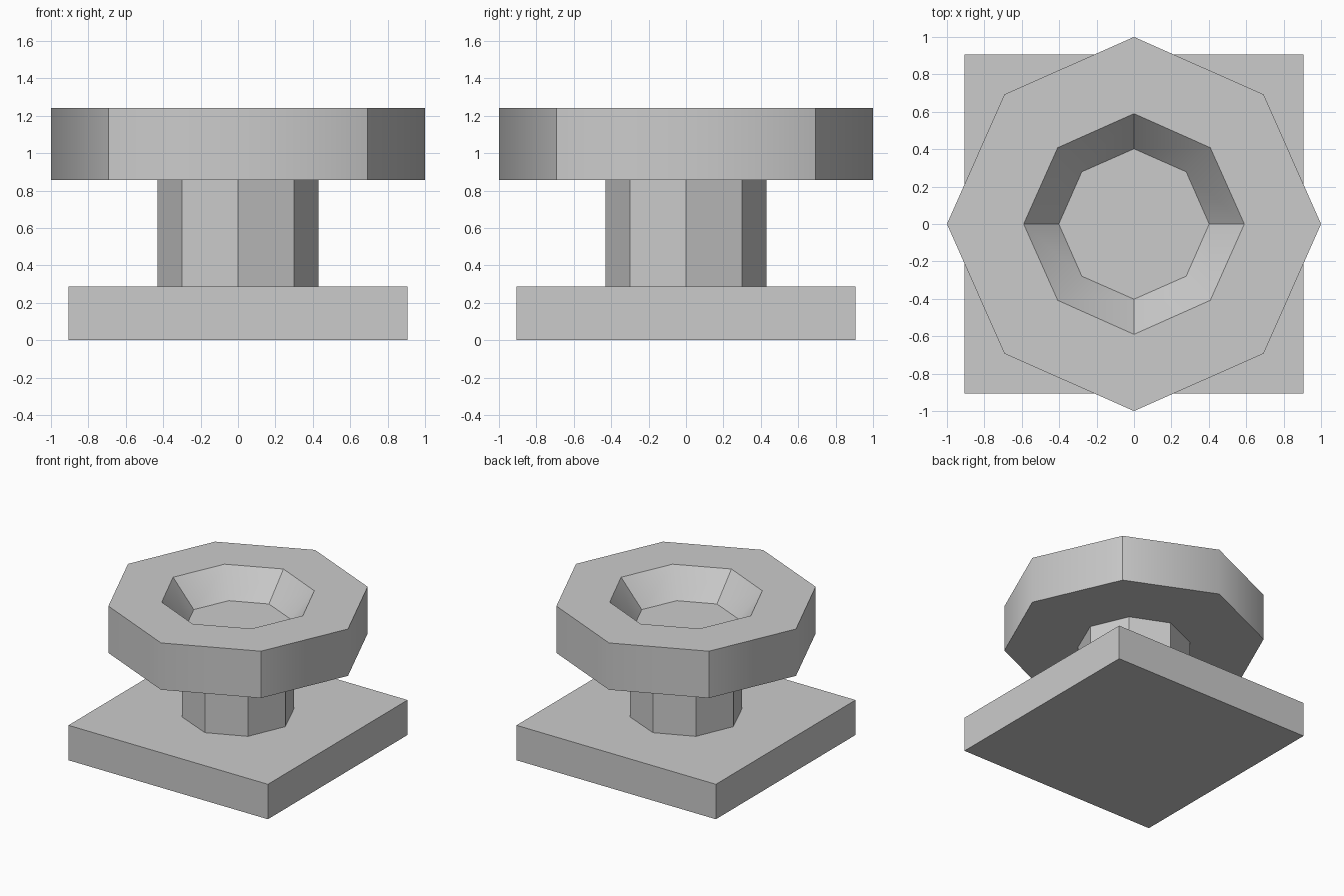
import bpy, bmesh
from math import cos, sin, pi

if "Cube" in bpy.data.objects:
    bpy.data.objects.remove(bpy.data.objects["Cube"])


def octagon(bm, axis_r, diag_xy, z):
    """Ring of 8 verts: even ones on the axes, odd ones on the diagonals."""
    diag_r = diag_xy * 2 ** 0.5
    return [bm.verts.new(((axis_r if i % 2 == 0 else diag_r) * cos(i * pi / 4),
                          (axis_r if i % 2 == 0 else diag_r) * sin(i * pi / 4), z))
            for i in range(8)]


def lofted(name, rings, smooth_at=()):
    """Closed loft; smooth_at = (band, parity) pairs whose upright edges stay soft."""
    bm = bmesh.new()
    loops = [octagon(bm, *r) for r in rings]
    bm.faces.new(loops[0])
    bm.faces.new(loops[-1])
    for band, (a, b) in enumerate(zip(loops, loops[1:])):
        for i in range(8):
            j = (i + 1) % 8
            f = bm.faces.new((a[i], a[j], b[j], b[i]))
            f.smooth = any(s[0] == band for s in smooth_at)
    bmesh.ops.recalc_face_normals(bm, faces=bm.faces)
    for e in bm.edges:
        e.smooth = False
    for band, parity in smooth_at:
        for i in range(parity, 8, 2):
            bm.edges.get((loops[band][i], loops[band + 1][i])).smooth = True
    mesh = bpy.data.meshes.new(name)
    bm.to_mesh(mesh)
    bm.free()
    obj = bpy.data.objects.new(name, mesh)
    bpy.context.collection.objects.link(obj)
    return obj


# Square base slab
BASE_TOP, BOWL_BOTTOM, BOWL_TOP = 0.287, 0.857, 1.242
bpy.ops.mesh.primitive_cube_add(size=1, location=(0, 0, BASE_TOP / 2))
base = bpy.context.object
base.name = "base_slab"
base.scale = (1.813, 1.813, BASE_TOP)

# Octagonal column
lofted("column", [(0.43, 0.30, BASE_TOP), (0.43, 0.30, BOWL_BOTTOM)])

# Octagonal basin with a tapered hollow
lofted("basin", [(1.0, 0.693, BOWL_BOTTOM), (1.0, 0.693, BOWL_TOP),
                 (0.59, 0.408, BOWL_TOP), (0.402, 0.279, 1.026)],
       smooth_at=[(0, 0), (2, 1)])
